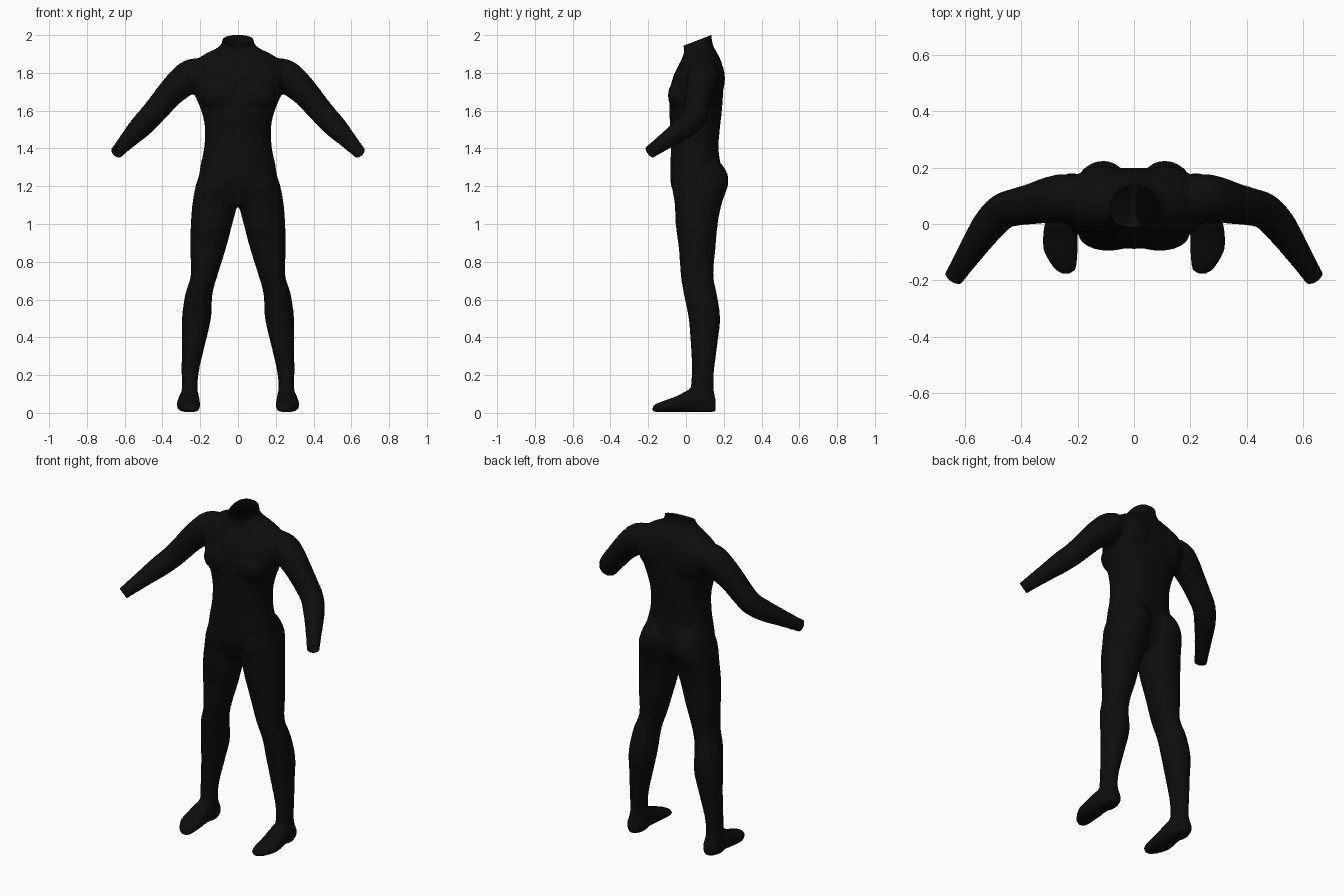
import bpy, bmesh, math
from mathutils import Vector, Matrix

if "Cube" in bpy.data.objects:
    bpy.data.objects.remove(bpy.data.objects["Cube"])

SEG = 32
bm = bmesh.new()


def spline(rows, steps=5):
    """Catmull-Rom interpolation through rows of numbers."""
    out = []
    for i in range(len(rows) - 1):
        p = [rows[max(i - 1, 0)], rows[i], rows[i + 1], rows[min(i + 2, len(rows) - 1)]]
        for s in range(steps):
            t = s / steps
            out.append([0.5 * (2 * b + (c - a) * t + (2 * a - 5 * b + 4 * c - d) * t * t
                               + (3 * b - a - 3 * c + d) * t ** 3) for a, b, c, d in zip(*p)])
    return out + [list(rows[-1])]


def loft(rings):
    """Closed skin over rings of (centre, u vector, v vector, exponent)."""
    loops = []
    for c, u, v, e in rings:
        ring = []
        for k in range(SEG):
            a = 2 * math.pi * k / SEG
            x, y = math.cos(a), math.sin(a)
            x = math.copysign(abs(x) ** (2 / e), x)
            y = math.copysign(abs(y) ** (2 / e), y)
            ring.append(bm.verts.new(c + u * x + v * y))
        loops.append(ring)
    faces = [bm.faces.new(loops[0]), bm.faces.new(loops[-1][::-1])]
    for r0, r1 in zip(loops, loops[1:]):
        for k in range(SEG):
            j = (k + 1) % SEG
            faces.append(bm.faces.new((r0[k], r1[k], r1[j], r0[j])))
    bmesh.ops.recalc_face_normals(bm, faces=faces)


def upright(rows, e):
    """Rows: z, x min, x max, y front, y back."""
    loft([(Vector(((a + b) / 2, (f + k) / 2, z)), Vector(((b - a) / 2, 0, 0)),
           Vector((0, (k - f) / 2, 0)), e) for z, a, b, f, k in spline(rows)])


def ellipsoid(c, r):
    bmesh.ops.create_uvsphere(bm, u_segments=24, v_segments=14, radius=1,
                              matrix=Matrix.Translation(c) @ Matrix.Diagonal((*r, 1)))


# Torso and neck: z, half width, front y, back y
torso = [(1.10, .10, -.045, .14), (1.21, .20, -.08, .185), (1.30, .20, -.083, .185),
         (1.40, .18, -.08, .172), (1.51, .175, -.084, .180), (1.60, .195, -.088, .190),
         (1.70, .235, -.086, .197), (1.78, .25, -.068, .200), (1.85, .235, -.035, .190),
         (1.90, .175, -.012, .168), (1.935, .105, -.012, .148), (1.97, .083, -.018, .138),
         (2.06, .080, -.035, .130)]
upright([(z, -w, w, f, b) for z, w, f, b in torso], 2.3)

# Legs: z, inner x, outer x, front y, back y
leg = [(1.34, .03, .17, -.02, .17), (1.28, .008, .196, -.055, .214), (1.21, .003, .222, -.075, .224),
       (1.11, .003, .241, -.06, .190), (1.00, .03, .250, -.055, .168), (.87, .064, .253, -.038, .156),
       (.73, .108, .250, -.028, .145), (.63, .135, .279, -.012, .163), (.50, .143, .297, .014, .181),
       (.36, .175, .297, .025, .166), (.23, .205, .299, .031, .150), (.14, .214, .297, .025, .146),
       (.06, .208, .305, .02, .158), (.005, .213, .30, .03, .150)]

# Feet: y, centre x, half width, top z
foot = [(.158, .256, .025, .06), (.14, .256, .043, .10), (.08, .257, .05, .13), (.02, .259, .055, .125),
        (-.04, .262, .062, .093), (-.09, .261, .062, .074), (-.14, .250, .049, .056), (-.168, .243, .033, .043),
        (-.178, .241, .015, .030)]

# Arms: x, y, z, radius
arm = [(.14, .09, 1.81, .07), (.24, .093, 1.79, .085), (.30, .085, 1.747, .082), (.36, .072, 1.69, .073),
       (.42, .06, 1.62, .067), (.47, .043, 1.562, .064), (.52, -.01, 1.51, .060), (.575, -.09, 1.452, .048),
       (.637, -.185, 1.385, .036), (.669, -.234, 1.35, .035)]

for side in (1, -1):
    upright([(z, side * a, side * b, f, k) for z, a, b, f, k in leg], 2.1)
    loft([(Vector((side * x, y, (t + .004) / 2)), Vector((w, 0, 0)),
           Vector((0, 0, (t - .004) / 2)), 2.5) for y, x, w, t in spline(foot)])
    pts = spline(arm)
    rings = []
    for i, (x, y, z, r) in enumerate(pts):
        a, b = pts[max(i - 1, 0)], pts[min(i + 1, len(pts) - 1)]
        t = Vector((side * (b[0] - a[0]), b[1] - a[1], b[2] - a[2])).normalized()
        u = t.cross(Vector((0, 1, 0))).normalized()
        rings.append((Vector((side * x, y, z)), u * r, t.cross(u) * r, 2))
    loft(rings)
    # Chest and shoulder blade muscles
    ellipsoid((side * .09, -.035, 1.68), (.11, .061, .085))
    ellipsoid((side * .11, .135, 1.77), (.11, .072, .12))

# Fuse all parts into one skin
mesh = bpy.data.meshes.new("body_parts")
bm.to_mesh(mesh)
bm.free()
parts = bpy.data.objects.new("body_parts", mesh)
bpy.context.collection.objects.link(parts)
remesh = parts.modifiers.new("fuse", 'REMESH')
remesh.mode = 'VOXEL'
remesh.voxel_size = 0.011
soften = parts.modifiers.new("soften", 'SMOOTH')
soften.factor = 0.5
soften.iterations = 7
skin = bpy.data.meshes.new_from_object(parts.evaluated_get(bpy.context.evaluated_depsgraph_get()))
bpy.data.objects.remove(parts)

# Trim open neck and cuffs
bm = bmesh.new()
bm.from_mesh(skin)
cuts = [((0, .06, 1.972), (0, -.36, .93), lambda c: c.z > 1.88)]
for s in (1, -1):
    cuts.append(((s * .640, -.190, 1.382), (s * .47, -.72, -.51),
                 lambda c, s=s: c.x * s > .55))
for point, normal, near in cuts:
    faces = [f for f in bm.faces if near(f.calc_center_median())]
    geom = faces + list({e for f in faces for e in f.edges}) + list({v for f in faces for v in f.verts})
    bmesh.ops.bisect_plane(bm, geom=geom, plane_co=point, plane_no=normal, clear_outer=True)
bm.to_mesh(skin)
bm.free()

suit = bpy.data.objects.new("bodysuit", skin)
bpy.context.collection.objects.link(suit)
black = bpy.data.materials.new("black_fabric")
black.diffuse_color = (.004, .004, .004, 1)
black.use_nodes = True
black.node_tree.nodes["Principled BSDF"].inputs["Base Color"].default_value = black.diffuse_color
skin.materials.clear()
skin.materials.append(black)
bpy.context.view_layer.objects.active = suit
suit.select_set(True)
bpy.ops.object.shade_smooth_by_angle(angle=math.radians(50))
